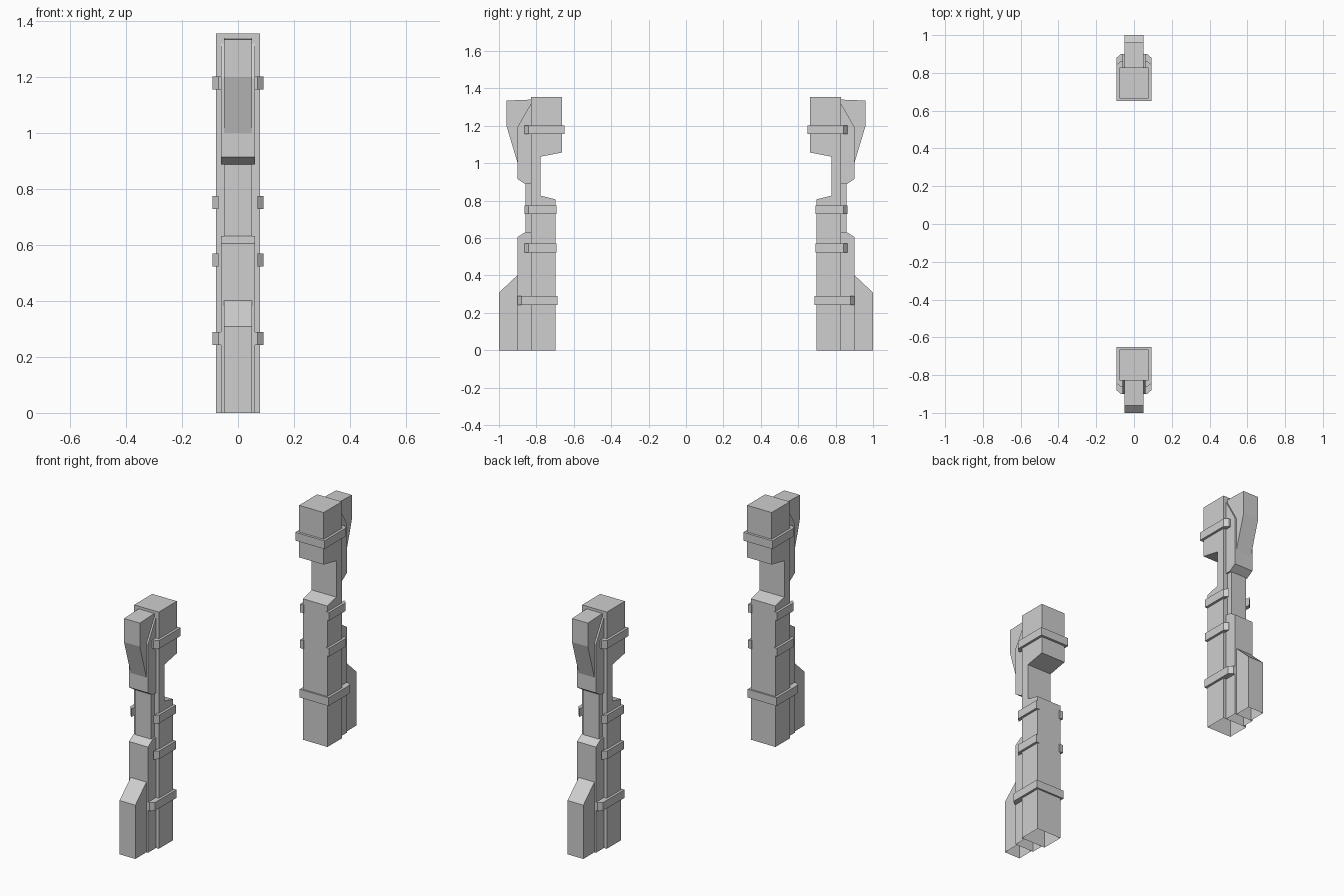
import bpy, bmesh

cube = bpy.data.objects.get("Cube")
if cube:
    bpy.data.objects.remove(cube, do_unlink=True)

grey = bpy.data.materials.new("light grey")
grey.use_nodes = True
colour = (0.62, 0.62, 0.62, 1)
grey.diffuse_color = colour
grey.node_tree.nodes["Principled BSDF"].inputs["Base Color"].default_value = colour


def prism(name, points, offset):
    """Extrude a closed loop of 3D points; faces lying on the ground stay open."""
    bm = bmesh.new()
    face = bm.faces.new([bm.verts.new(p) for p in points])
    out = bmesh.ops.extrude_face_region(bm, geom=[face], use_keep_orig=True)
    moved = [g for g in out["geom"] if isinstance(g, bmesh.types.BMVert)]
    bmesh.ops.translate(bm, vec=offset, verts=moved)
    bmesh.ops.recalc_face_normals(bm, faces=bm.faces)
    ground = [f for f in bm.faces if all(v.co.z < 0.001 for v in f.verts)]
    bmesh.ops.delete(bm, geom=ground, context="FACES")
    mesh = bpy.data.meshes.new(name)
    bm.to_mesh(mesh)
    bm.free()
    mesh.materials.append(grey)
    obj = bpy.data.objects.new(name, mesh)
    bpy.context.collection.objects.link(obj)
    return obj


def slab(name, side, half_width, profile):
    """Side profile of (distance from centre, height) drawn across x."""
    points = [(-half_width, side * d, z) for d, z in profile]
    return prism(name, points, (2 * half_width, 0, 0))


def strap(name, side, z, inner, outer, wraps):
    """Clip with chamfered tips, joined across the inner face if it wraps."""
    tip = outer - 0.02
    if wraps:
        loop = [(0.07, outer), (0.092, tip), (0.092, inner), (-0.092, inner),
                (-0.092, tip), (-0.07, outer)]
        prism(name, [(x, side * d, z) for x, d in loop], (0, 0, 0.047))
        return
    for label, sx in (("left", 1), ("right", -1)):
        loop = [(0.07, outer), (0.092, tip), (0.092, inner), (0.07, inner)]
        prism(f"{name}_{label}", [(sx * x, side * d, z) for x, d in loop],
              (0, 0, 0.047))


for post, s in (("front", -1), ("back", 1)):
    # Wide inner column with its notched neck and overhanging head
    slab(post + "_inner_column", s, 0.078, [
        (0.828, 0), (0.698, 0), (0.698, 0.807), (0.778, 0.827),
        (0.778, 1.035), (0.664, 1.057), (0.664, 1.355), (0.828, 1.355)])

    # Middle layer: lower panel, narrower neck, upper panel
    slab(post + "_lower_panel", s, 0.06, [
        (0.828, 0), (0.9, 0), (0.9, 0.605), (0.859, 0.632), (0.828, 0.632)])
    slab(post + "_neck", s, 0.05, [
        (0.828, 0.6), (0.859, 0.6), (0.859, 0.91), (0.828, 0.91)])
    slab(post + "_upper_panel", s, 0.06, [
        (0.828, 0.888), (0.859, 0.888), (0.9, 0.915), (0.9, 1.195),
        (0.828, 1.32)])

    # Outer foot and flared head
    slab(post + "_foot", s, 0.05, [
        (0.9, 0), (1.0, 0), (1.0, 0.308), (0.9, 0.402)])
    slab(post + "_flared_head", s, 0.05, [
        (0.828, 1.0), (0.9, 1.0), (0.96, 1.2), (0.96, 1.335), (0.828, 1.34)])

    # Straps: the top and bottom ones wrap round the inner face
    strap(post + "_top_strap", s, 1.155, 0.65, 0.863, True)
    strap(post + "_upper_clip", s, 0.728, 0.693, 0.863, False)
    strap(post + "_lower_clip", s, 0.523, 0.693, 0.863, False)
    strap(post + "_bottom_strap", s, 0.242, 0.688, 0.9, True)
